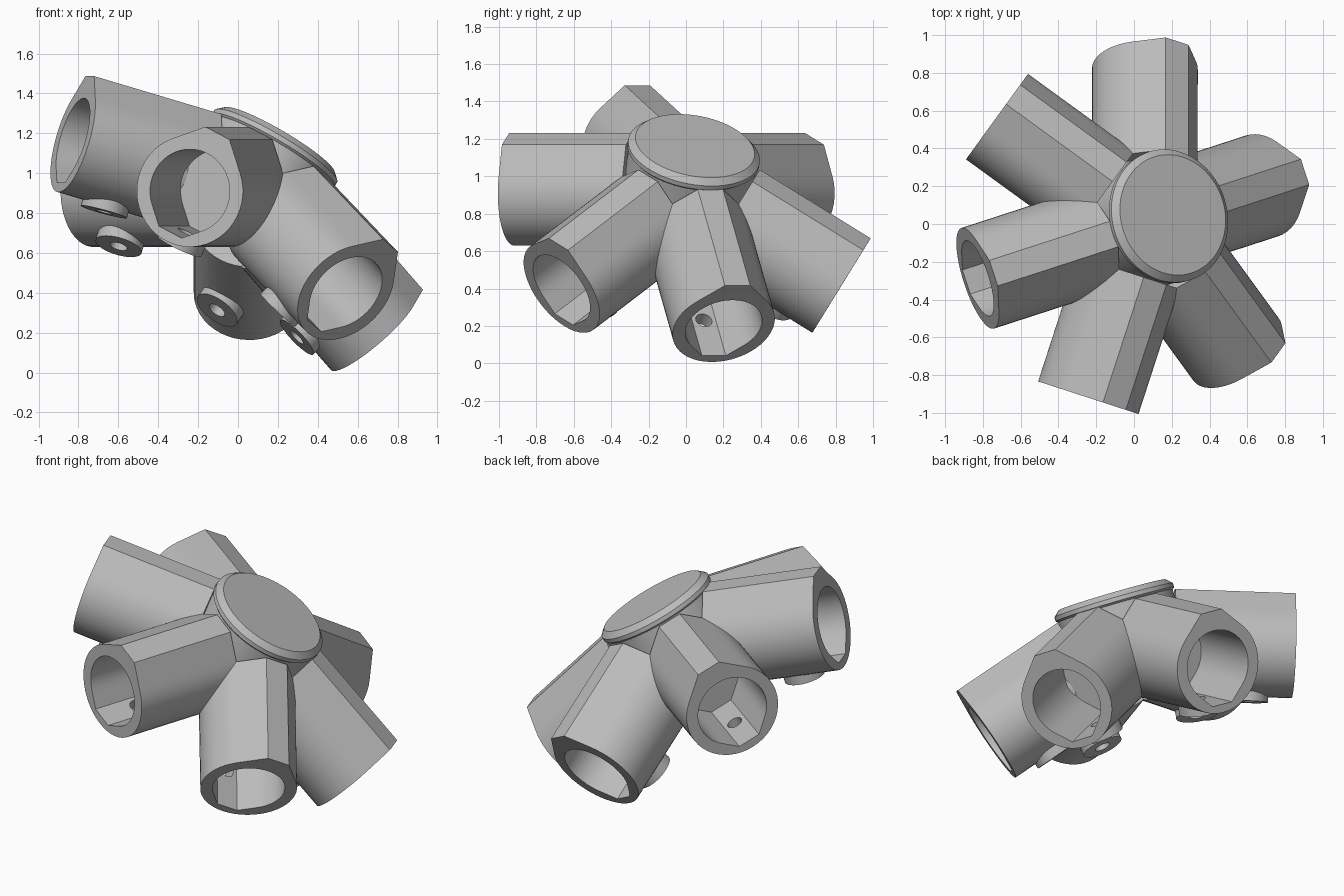
import bpy, bmesh, math
from mathutils import Vector, Matrix

if "Cube" in bpy.data.objects:
    bpy.data.objects.remove(bpy.data.objects["Cube"], do_unlink=True)

grey = bpy.data.materials.new("plain grey")
grey.use_nodes = True
grey.diffuse_color = (0.5, 0.5, 0.5, 1)
grey.node_tree.nodes["Principled BSDF"].inputs["Base Color"].default_value = (0.5, 0.5, 0.5, 1)

# Hub centre, and the tilted axis of its cap disc
HUB = Vector((0.057, 0, 0.91))
AZ = math.radians(18)


def ray(azimuth, height):
    """Unit vector with the given azimuth and z component."""
    flat = math.sqrt(1 - height * height)
    return Vector((flat * math.cos(azimuth), flat * math.sin(azimuth), height))


N = ray(AZ, 0.851)
STEP = math.radians(72)

# The tubes point at the six neighbouring nodes of a dome
NEIGHBOURS = {
    "upper": Vector((0, 0, 1)),
    "lower": ray(AZ, 0.447),
    "front": ray(AZ - STEP, 0.851),
    "back_right": ray(AZ + STEP, 0.851),
    "back": ray(AZ + STEP / 2, 0.526),
    "front_left": ray(AZ - STEP / 2, 0.526),
}

START, FLOOR, END = 0.27, 0.47, 0.967
OUTER, OUTER_FLAT = 0.28, 0.325
BORE, BORE_FLAT = 0.21, 0.23
SCREW_AT, SCREW_R, BOSS_R = 0.71, 0.045, 0.12


def finish(name, bm, matrix):
    bmesh.ops.recalc_face_normals(bm, faces=bm.faces)
    bm.transform(matrix)
    mesh = bpy.data.meshes.new(name)
    bm.to_mesh(mesh)
    bm.free()
    mesh.materials.append(grey)
    obj = bpy.data.objects.new(name, mesh)
    bpy.context.collection.objects.link(obj)
    return obj


def select(obj):
    bpy.ops.object.select_all(action='DESELECT')
    obj.select_set(True)
    bpy.context.view_layer.objects.active = obj


def smooth(obj):
    select(obj)
    bpy.ops.object.shade_smooth_by_angle(angle=math.radians(20))


def cut(obj, cutter):
    select(obj)
    mod = obj.modifiers.new("screw_hole", 'BOOLEAN')
    mod.operation = 'DIFFERENCE'
    mod.solver = 'EXACT'
    mod.object = cutter
    bpy.ops.object.modifier_apply(modifier=mod.name)


def basis(origin, z_axis, hint):
    """Frame whose z follows z_axis and whose y leans towards hint."""
    z = z_axis.normalized()
    y = (hint - hint.dot(z) * z).normalized()
    x = y.cross(z)
    m = Matrix((x, y, z)).transposed().to_4x4()
    m.translation = origin
    return m


def lathe(name, profile, matrix, segments=64):
    bm = bmesh.new()
    rings = [[bm.verts.new((r * math.cos(a), r * math.sin(a), h))
              for a in (math.tau * i / segments for i in range(segments))]
             for r, h in profile]
    for low, high in zip(rings, rings[1:]):
        for i in range(segments):
            j = (i + 1) % segments
            bm.faces.new((low[i], low[j], high[j], high[i]))
    bm.faces.new(rings[0])
    bm.faces.new(rings[-1])
    return finish(name, bm, matrix)


def drop_radius(angle, radius, flat):
    """Circle with a 45 degree peak at angle 0, cut off flat."""
    a = abs((angle + math.pi) % math.tau - math.pi)
    if a >= math.pi / 4:
        return radius
    return min(flat / math.cos(a), radius / math.cos(math.pi / 4 - a))


def corner(radius, flat):
    return math.atan2(radius * math.sqrt(2) - flat, flat)


# Sample angles that include the exact corners of both profiles
top, low = corner(OUTER, OUTER_FLAT), corner(BORE, BORE_FLAT)
ANGLES = sorted([math.tau * i / 48 for i in range(48)]
                + [top, math.tau - top, math.pi - low, math.pi + low])


def make_tube(name, matrix):
    bm = bmesh.new()

    def loop(radius, flat, turn, z):
        points = []
        for a in ANGLES:
            r = drop_radius(a + turn, radius, flat)
            points.append(bm.verts.new((r * math.sin(a), r * math.cos(a), z)))
        return points

    loops = [loop(OUTER, OUTER_FLAT, 0, START), loop(OUTER, OUTER_FLAT, 0, END),
             loop(BORE, BORE_FLAT, math.pi, END), loop(BORE, BORE_FLAT, math.pi, FLOOR)]
    count = len(ANGLES)
    for a, b in zip(loops, loops[1:]):
        for i in range(count):
            j = (i + 1) % count
            bm.faces.new((a[i], a[j], b[j], b[i]))
    bm.faces.new(loops[0])
    bm.faces.new(loops[-1])
    return finish(name, bm, matrix)


# Six tubes, each with a screw boss on its underside
for name, node in NEIGHBOURS.items():
    frame = basis(HUB, node - N, N)
    axis = frame.col[2].to_3d()
    down = -frame.col[1].to_3d()
    screw = basis(HUB + axis * SCREW_AT, down, axis)
    tube = make_tube(name + "_tube", frame)
    boss = lathe(name + "_screw_boss", [(BOSS_R, 0.237), (BOSS_R, 0.31)], screw, 40)
    cutter = lathe(name + "_hole_cutter", [(SCREW_R, 0.15), (SCREW_R, 0.4)], screw, 24)
    for part in (tube, boss):
        cut(part, cutter)
        smooth(part)
    bpy.data.objects.remove(cutter, do_unlink=True)

# Central body and the chamfered cap disc
hub_frame = basis(HUB, N, Vector((0, 1, 0)))
smooth(lathe("hub_body", [(0.345, -0.1), (0.345, 0.24)], hub_frame))
smooth(lathe("cap_disc", [(0.34, 0.225), (0.357, 0.24), (0.357, 0.265), (0.323, 0.297)], hub_frame))
